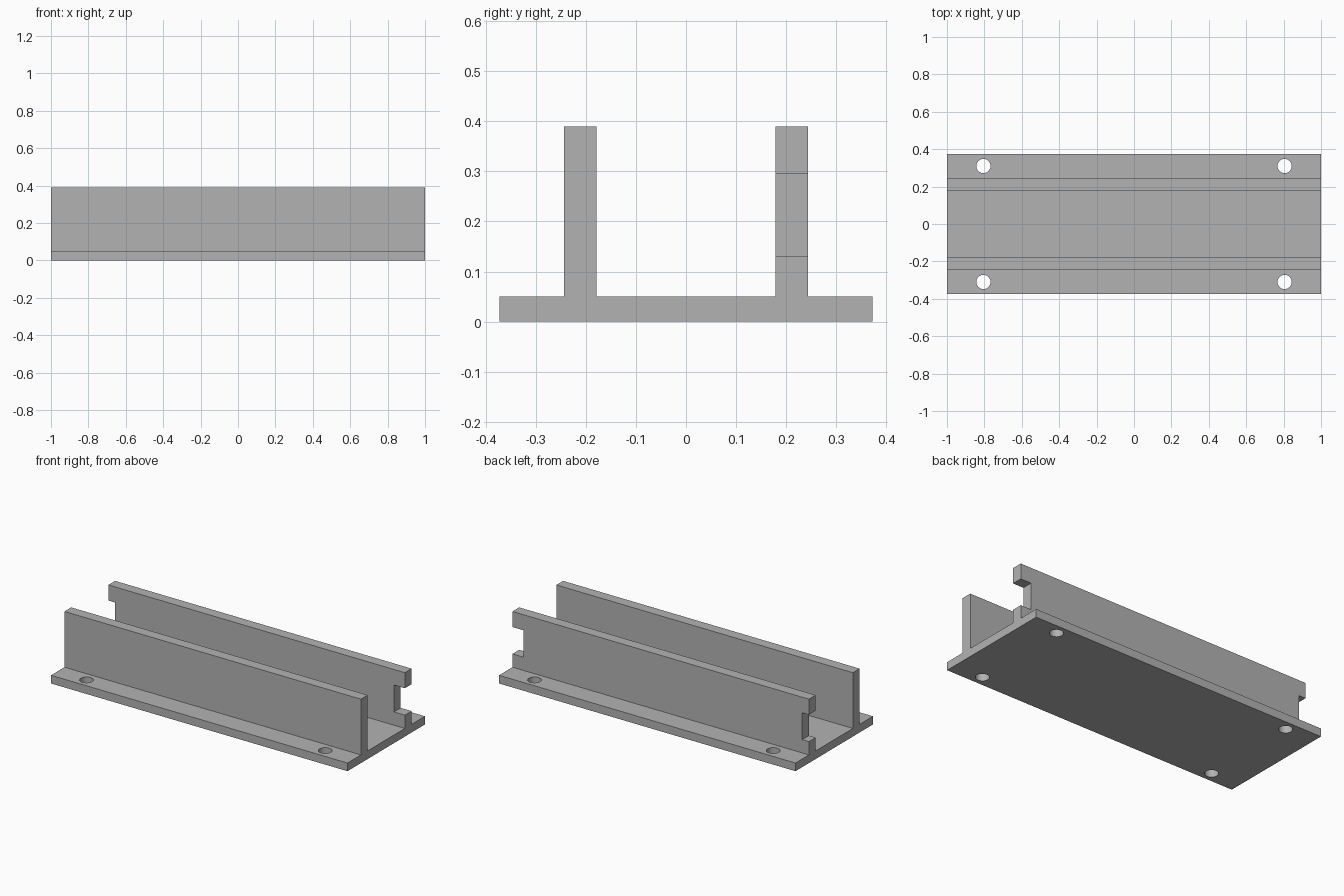
import bpy
import bmesh
from mathutils import Matrix

cube = bpy.data.objects.get("Cube")
if cube:
    bpy.data.objects.remove(cube, do_unlink=True)

# Main dimensions
HALF_L, HALF_W, BASE_T, HEIGHT = 1.0, 0.373, 0.05, 0.39
RAIL_IN, RAIL_OUT = 0.179, 0.244
NOTCH_LOW, NOTCH_HIGH = 0.131, 0.295
HOLE_X, HOLE_Y, HOLE_R = 0.805, 0.31, 0.038

grey = bpy.data.materials.new("plain grey")
grey.use_nodes = True
grey.diffuse_color = (0.45, 0.45, 0.45, 1)
grey.node_tree.nodes["Principled BSDF"].inputs["Base Color"].default_value = (0.45, 0.45, 0.45, 1)


def add_object(name, bm):
    bmesh.ops.recalc_face_normals(bm, faces=bm.faces)
    mesh = bpy.data.meshes.new(name)
    bm.to_mesh(mesh)
    bm.free()
    mesh.materials.append(grey)
    obj = bpy.data.objects.new(name, mesh)
    bpy.context.collection.objects.link(obj)
    return obj


def box(name, lo, hi):
    bm = bmesh.new()
    bmesh.ops.create_cube(bm, size=1)
    for v in bm.verts:
        v.co = [l if c < 0 else h for c, l, h in zip(v.co, lo, hi)]
    return add_object(name, bm)


def cylinder(name, x, y):
    bm = bmesh.new()
    bmesh.ops.create_cone(bm, cap_ends=True, segments=48, radius1=HOLE_R, radius2=HOLE_R,
                          depth=0.2, matrix=Matrix.Translation((x, y, BASE_T / 2)))
    return add_object(name, bm)


# Double-rail channel: one cross-section swept along x
half = [(RAIL_IN, BASE_T), (RAIL_IN, HEIGHT), (RAIL_OUT, HEIGHT),
        (RAIL_OUT, BASE_T), (HALF_W, BASE_T), (HALF_W, 0)]
profile = half + [(-y, z) for y, z in reversed(half)]
bm = bmesh.new()
face = bm.faces.new([bm.verts.new((-HALF_L, y, z)) for y, z in profile])
swept = bmesh.ops.extrude_face_region(bm, geom=[face])["geom"]
bmesh.ops.translate(bm, vec=(2 * HALF_L, 0, 0),
                    verts=[g for g in swept if isinstance(g, bmesh.types.BMVert)])
channel = add_object("rail_channel", bm)

# Cutters: four mounting holes and the notches at both ends of the back rail
cutters = [cylinder("hole_cutter", sx * HOLE_X, sy * HOLE_Y) for sx in (-1, 1) for sy in (-1, 1)]
for name, x0, x1 in (("right_notch_cutter", 0.927, 1.1), ("left_notch_cutter", -1.1, -0.955)):
    cutters.append(box(name, (x0, RAIL_IN - 0.05, NOTCH_LOW), (x1, RAIL_OUT + 0.05, NOTCH_HIGH)))

for cutter in cutters:
    cutter.hide_render = True
    mod = channel.modifiers.new(cutter.name, 'BOOLEAN')
    mod.operation, mod.solver, mod.object = 'DIFFERENCE', 'EXACT', cutter

# Bake the cuts, then drop the cutters
bpy.context.view_layer.update()
evaluated = channel.evaluated_get(bpy.context.evaluated_depsgraph_get())
baked = bpy.data.meshes.new_from_object(evaluated)
channel.modifiers.clear()
channel.data = baked
for cutter in cutters:
    bpy.data.objects.remove(cutter, do_unlink=True)

# Smooth hole walls, sharp edges elsewhere
bpy.ops.object.select_all(action='DESELECT')
channel.select_set(True)
bpy.context.view_layer.objects.active = channel
bpy.ops.object.shade_smooth_by_angle()
